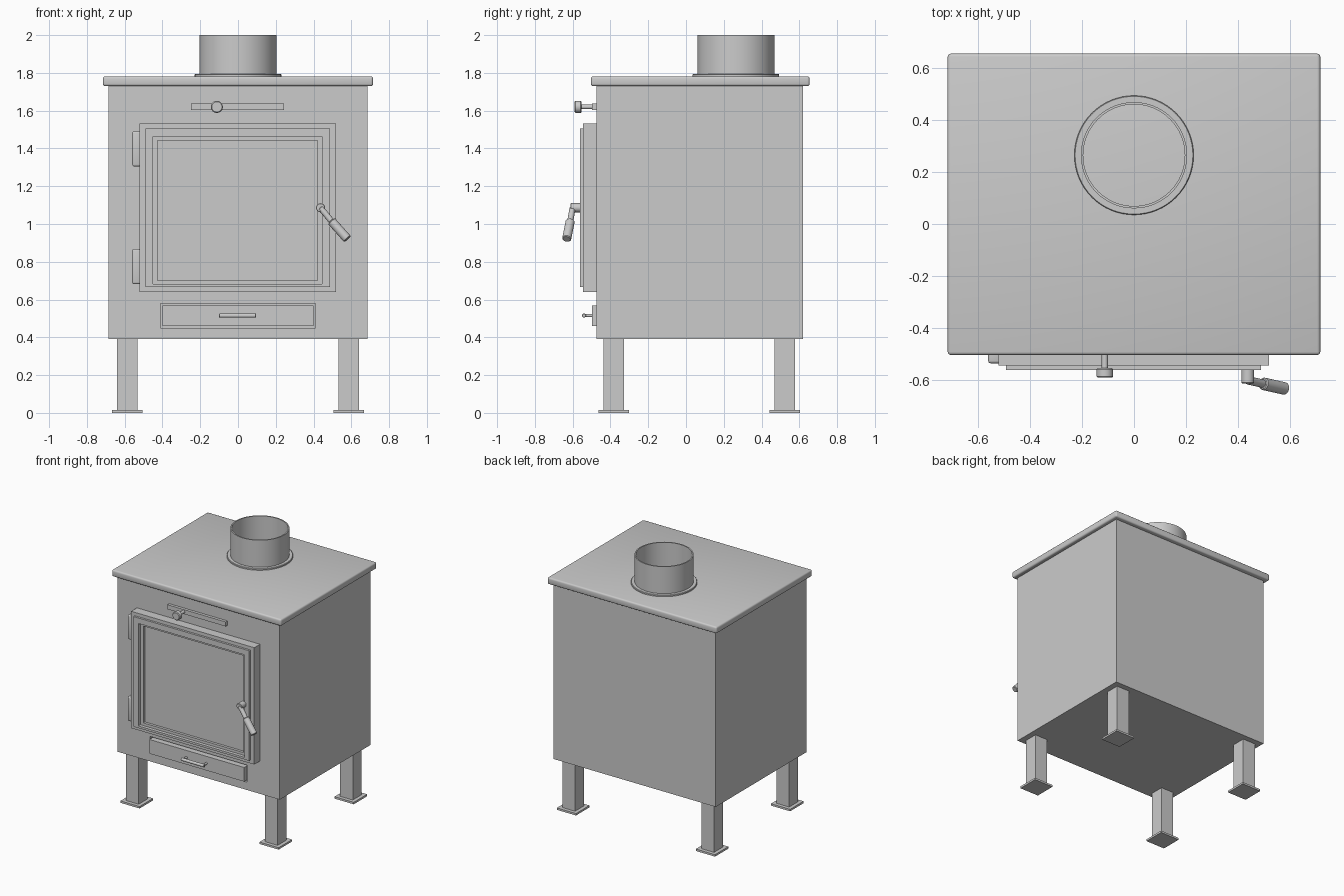
import bpy
import bmesh
from math import pi, cos, sin
from mathutils import Vector

cube = bpy.data.objects.get("Cube")
if cube:
    bpy.data.objects.remove(cube, do_unlink=True)

steel = bpy.data.materials.new("stove grey")
steel.use_nodes = True
GREY = (0.6, 0.6, 0.6, 1)
steel.diffuse_color = GREY
steel.node_tree.nodes["Principled BSDF"].inputs["Base Color"].default_value = GREY


def finish(name, bm, smooth=False):
    bmesh.ops.recalc_face_normals(bm, faces=bm.faces)
    mesh = bpy.data.meshes.new(name)
    bm.to_mesh(mesh)
    bm.free()
    mesh.materials.append(steel)
    obj = bpy.data.objects.new(name, mesh)
    bpy.context.collection.objects.link(obj)
    if smooth:
        bpy.ops.object.select_all(action='DESELECT')
        obj.select_set(True)
        bpy.context.view_layer.objects.active = obj
        bpy.ops.object.shade_smooth_by_angle(angle=pi / 6)
    return obj


def stepped(name, rings):
    """Rectangles (x0, x1, z0, z1, y) joined from back to front, ends capped."""
    bm = bmesh.new()
    loops = [[bm.verts.new(p) for p in
              ((a, y, c), (b, y, c), (b, y, d), (a, y, d))]
             for a, b, c, d, y in rings]
    bm.faces.new(loops[0])
    bm.faces.new(loops[-1])
    for low, high in zip(loops, loops[1:]):
        for i in range(4):
            j = (i + 1) % 4
            bm.faces.new((low[i], low[j], high[j], high[i]))
    return finish(name, bm)


def box(name, x, y, z, bevel=0, segments=3):
    bm = bmesh.new()
    bmesh.ops.create_cube(bm, size=1)
    for v in bm.verts:
        v.co = [r[0] + (c + 0.5) * (r[1] - r[0]) for c, r in zip(v.co, (x, y, z))]
    if bevel:
        bmesh.ops.bevel(bm, geom=bm.edges[:], offset=bevel, segments=segments,
                        profile=0.5, affect='EDGES')
    return finish(name, bm, bevel > 0)


def lathe(name, profile, start, axis, sides=32, closed=False):
    """Spin (radius, distance) points about an axis through start."""
    bm = bmesh.new()
    turn = Vector(axis).to_track_quat('Z', 'Y')
    loops = [[bm.verts.new(Vector(start) + turn @ Vector(
        (r * cos(2 * pi * i / sides), r * sin(2 * pi * i / sides), h)))
        for i in range(sides)] for r, h in profile]
    pairs = list(zip(loops, loops[1:]))
    if closed:
        pairs.append((loops[-1], loops[0]))
    else:
        bm.faces.new(loops[0])
        bm.faces.new(loops[-1])
    for low, high in pairs:
        for i in range(sides):
            j = (i + 1) % sides
            bm.faces.new((low[i], low[j], high[j], high[i]))
    return finish(name, bm, True)


def rod(name, a, b, r, edge=0.003, sides=24):
    d = Vector(b) - Vector(a)
    n = d.length
    return lathe(name, [(r - edge, 0), (r, edge), (r, n - edge), (r - edge, n)],
                 a, d, sides)


# Firebox with the ash drawer opening sunk into its front
FRONT = -0.475
stepped("firebox", [(-0.685, 0.685, 0.39, 1.73, 0.62),
                    (-0.685, 0.685, 0.39, 1.73, FRONT),
                    (-0.41, 0.41, 0.45, 0.58, FRONT),
                    (-0.41, 0.41, 0.45, 0.58, FRONT + 0.04)])
box("top_plate", (-0.715, 0.715), (-0.503, 0.654), (1.73, 1.782), 0.012)

# Flue collar: open pipe with a flange
FLUE = (0, 0.264, 1.78)
lathe("flue_flange", [(0.2, 0), (0.229, 0), (0.229, 0.011), (0.226, 0.014), (0.2, 0.014)],
      FLUE, (0, 0, 1), 64, True)
lathe("flue_pipe", [(0.195, 0), (0.204, 0), (0.204, 0.22), (0.195, 0.22)],
      FLUE, (0, 0, 1), 64, True)

# Legs and feet
for side, x in (("left", 0.587), ("right", -0.587)):
    for end, y in (("front", -0.383), ("back", 0.523)):
        box(f"{end}_{side}_leg", (x - 0.054, x + 0.054), (y - 0.054, y + 0.054), (0.012, 0.392))
        box(f"{end}_{side}_foot", (x - 0.081, x + 0.081), (y - 0.081, y + 0.081), (0, 0.015))

# Door: stepped frame around a recessed glass pane
stepped("door", [(-0.521, 0.518, 0.64, 1.532, FRONT),
                 (-0.521, 0.518, 0.64, 1.532, -0.544),
                 (-0.491, 0.487, 0.666, 1.506, -0.544),
                 (-0.491, 0.487, 0.666, 1.506, -0.56),
                 (-0.45, 0.445, 0.682, 1.464, -0.56),
                 (-0.45, 0.445, 0.682, 1.464, -0.535),
                 (-0.425, 0.42, 0.702, 1.441, -0.535),
                 (-0.425, 0.42, 0.702, 1.441, -0.515)])
for name, z in (("upper_hinge", 1.305), ("lower_hinge", 0.682)):
    box(name, (-0.56, -0.51), (-0.535, FRONT + 0.01), (z, z + 0.186), 0.01)

# Door handle: pivot, bent arm and thicker grip
pivot, elbow, tip = (0.437, -0.6, 1.086), (0.495, -0.613, 1.015), (0.58, -0.632, 0.92)
rod("handle_pivot", (0.437, -0.555, 1.086), (0.437, -0.612, 1.086), 0.024)
rod("handle_arm", pivot, elbow, 0.016)
rod("handle_grip", elbow, tip, 0.024, 0.004)

# Air control: slide bar with a knob
box("air_slide", (-0.248, 0.244), (-0.497, FRONT), (1.603, 1.637))
rod("air_knob_stem", (-0.112, -0.49, 1.62), (-0.112, -0.56, 1.62), 0.012)
rod("air_knob", (-0.112, -0.553, 1.62), (-0.112, -0.59, 1.62), 0.032, 0.005)

# Ash drawer with bar handle
box("ash_drawer", (-0.4, 0.4), (-0.497, FRONT + 0.04), (0.46, 0.568))
rod("drawer_handle", (-0.1, -0.54, 0.515), (0.096, -0.54, 0.515), 0.011)
for side, x in (("left", 0.082), ("right", -0.086)):
    rod(f"drawer_handle_{side}_post", (x, -0.49, 0.515), (x, -0.54, 0.515), 0.008)
